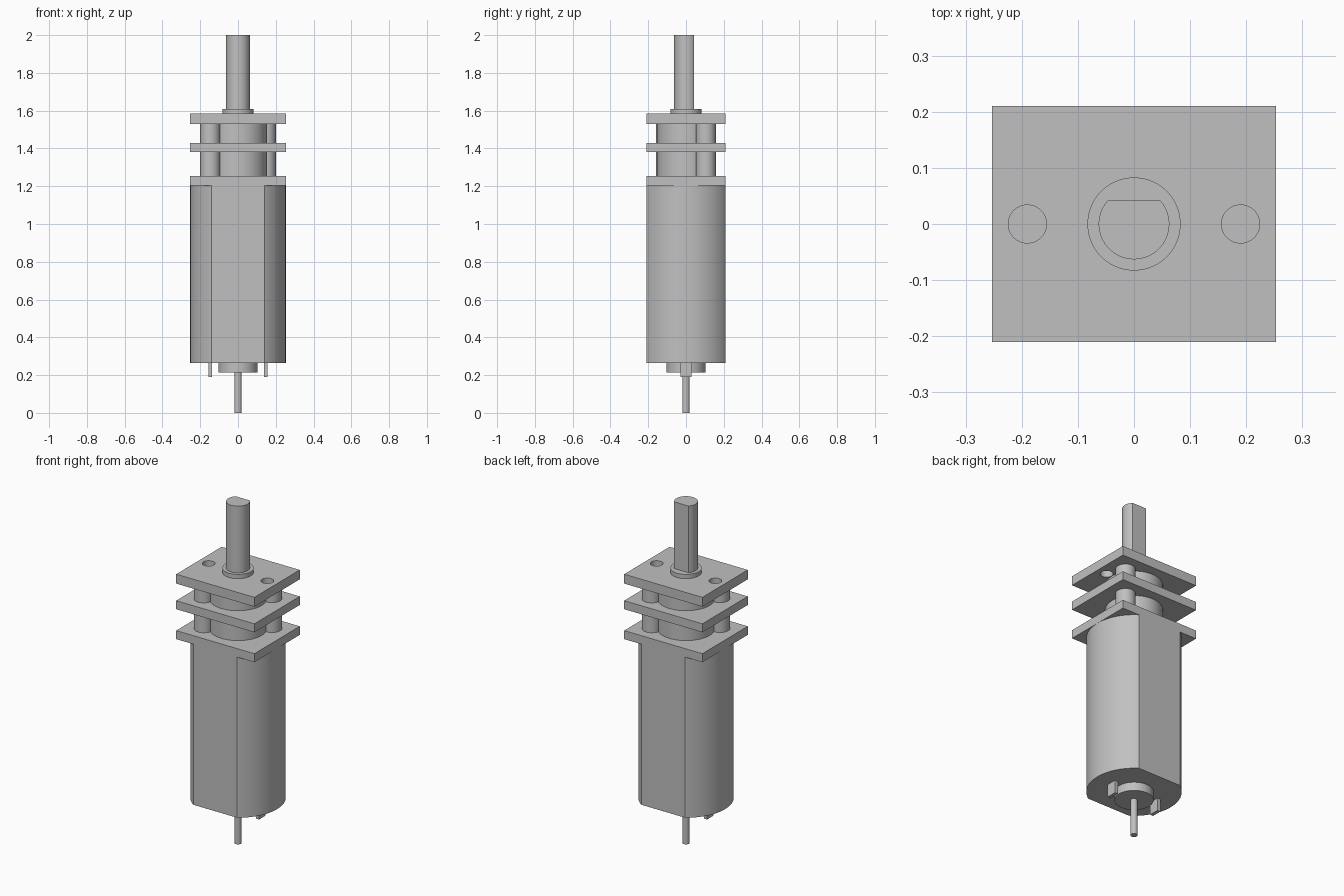
import bpy, bmesh, math

cube = bpy.data.objects.get("Cube")
if cube:
    bpy.data.objects.remove(cube, do_unlink=True)

# Single brushed-grey material
grey = bpy.data.materials.new("metal_grey")
grey.use_nodes = True
grey.diffuse_color = (0.53, 0.53, 0.53, 1)
grey.node_tree.nodes["Principled BSDF"].inputs["Base Color"].default_value = (0.53, 0.53, 0.53, 1)


def extrude_profile(name, points, z0, z1, location=(0, 0), smooth=True):
    """Upright prism from a closed outline."""
    bm = bmesh.new()
    face = bm.faces.new([bm.verts.new((x, y, z0)) for x, y in points])
    res = bmesh.ops.extrude_face_region(bm, geom=[face])
    top = [v for v in res["geom"] if isinstance(v, bmesh.types.BMVert)]
    bmesh.ops.translate(bm, verts=top, vec=(0, 0, z1 - z0))
    bmesh.ops.recalc_face_normals(bm, faces=bm.faces[:])
    mesh = bpy.data.meshes.new(name)
    bm.to_mesh(mesh)
    bm.free()
    mesh.materials.append(grey)
    obj = bpy.data.objects.new(name, mesh)
    obj.location = (*location, 0)
    bpy.context.collection.objects.link(obj)
    if smooth:
        bpy.ops.object.select_all(action="DESELECT")
        obj.select_set(True)
        bpy.context.view_layer.objects.active = obj
        bpy.ops.object.shade_smooth_by_angle(angle=math.radians(25))
    return obj


def arc(r, start, end, n):
    return [(r * math.cos(start + (end - start) * i / n),
             r * math.sin(start + (end - start) * i / n)) for i in range(n + 1)]


def cylinder(name, r, z0, z1, location=(0, 0), n=64):
    return extrude_profile(name, arc(r, 0, 2 * math.pi, n)[:-1], z0, z1, location)


def box(name, w, d, z0, z1, location=(0, 0)):
    pts = [(-w / 2, -d / 2), (w / 2, -d / 2), (w / 2, d / 2), (-w / 2, d / 2)]
    return extrude_profile(name, pts, z0, z1, location, smooth=False)


# Motor can: round sides with flats at front and back
R, FLAT = 0.253, 0.21
a = math.asin(FLAT / R)
can = arc(R, -a, a, 40) + arc(R, math.pi - a, math.pi + a, 40)
extrude_profile("motor_can", can, 0.265, 1.205)

# Rear bearing boss, rear shaft and terminals
cylinder("rear_boss", 0.104, 0.215, 0.265)
cylinder("rear_shaft", 0.019, 0, 0.215, n=32)
for side, x in (("left", 0.147), ("right", -0.147)):
    box("terminal_" + side, 0.02, 0.06, 0.19, 0.265, (x, 0))

# Gearbox plates
box("lower_plate", 2 * R, 2 * FLAT, 1.205, 1.255)
box("middle_plate", 2 * R, 2 * FLAT, 1.38, 1.43)
top_plate = box("top_plate", 2 * R, 2 * FLAT, 1.53, 1.585)

# Mounting holes through the top plate
for side, x in (("left", 0.19), ("right", -0.19)):
    cutter = cylinder("hole_cutter_" + side, 0.034, 1.5, 1.61, (x, 0), 48)
    cutter.hide_render = True
    cutter.hide_viewport = True
    cutter.display_type = "WIRE"
    cut = top_plate.modifiers.new("mounting_hole", "BOOLEAN")
    cut.operation = "DIFFERENCE"
    cut.solver = "EXACT"
    cut.object = cutter

# Gears and diagonal spacer posts between the plates
for level, z0, z1 in (("lower", 1.255, 1.38), ("upper", 1.43, 1.53)):
    cylinder(level + "_gear", 0.153, z0, z1)
    for side, s in (("left", 1), ("right", -1)):
        cylinder(f"{level}_post_{side}", 0.053, z0, z1, (s * 0.147, s * 0.105), 48)

# Collar and D-shaped output shaft with its flat at the back
cylinder("shaft_collar", 0.083, 1.585, 1.61)
r = 0.063
b = math.asin(0.043 / r)
extrude_profile("output_shaft", arc(r, math.pi - b, 2 * math.pi + b, 48), 1.61, 2.0)
